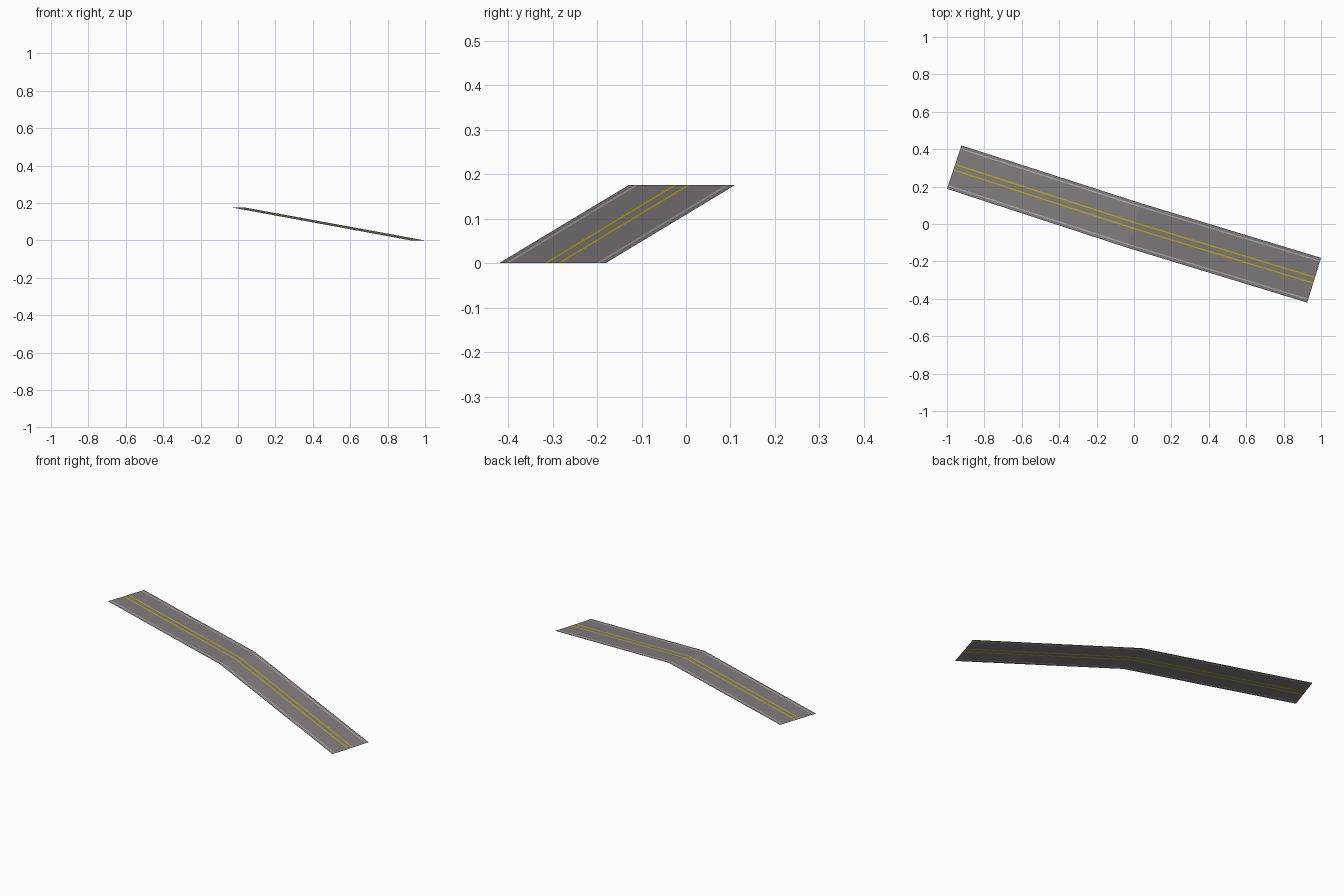
import bpy
from mathutils import Vector

if "Cube" in bpy.data.objects:
    bpy.data.objects.remove(bpy.data.objects["Cube"])

# Cross stations: right-hand (near) edge and left-hand (far) edge of the road
STATIONS = [
    (Vector((-1.0, 0.188, 0.176)), Vector((-0.923, 0.42, 0.176))),    # level end
    (Vector((-0.032, -0.128, 0.176)), Vector((0.037, 0.111, 0.176))), # crest
    (Vector((0.926, -0.42, 0.0)), Vector((1.0, -0.181, 0.0))),        # bottom of slope
]


def material(name, color):
    m = bpy.data.materials.new(name)
    m.diffuse_color = (*color, 1)
    m.use_nodes = True
    m.node_tree.nodes["Principled BSDF"].inputs["Base Color"].default_value = m.diffuse_color
    return m


asphalt = material("asphalt", (0.23, 0.205, 0.215))
white = material("white_paint", (0.42, 0.41, 0.41))
yellow = material("yellow_paint", (0.5, 0.43, 0.01))


def strip(name, a, b, mat):
    """Lengthwise strip between two fractions of the road width."""
    verts = [r.lerp(l, t) for r, l in STATIONS for t in (a, b)]
    faces = [(2 * i, 2 * i + 2, 2 * i + 3, 2 * i + 1) for i in range(len(STATIONS) - 1)]
    mesh = bpy.data.meshes.new(name)
    mesh.from_pydata(verts, [], faces)
    mesh.materials.append(mat)
    ob = bpy.data.objects.new(name, mesh)
    bpy.context.collection.objects.link(ob)


# One half of the road, mirrored across the width for the other half
HALF = [
    ("shoulder", 0.0, 0.058, asphalt),
    ("edge_line", 0.058, 0.088, white),
    ("lane", 0.088, 0.422, asphalt),
    ("centre_line", 0.422, 0.452, yellow),
]
for part, a, b, mat in HALF:
    strip(part + "_right", a, b, mat)
    strip(part + "_left", 1 - b, 1 - a, mat)

# Asphalt between the two yellow lines
strip("centre_gap", 0.452, 0.548, asphalt)
